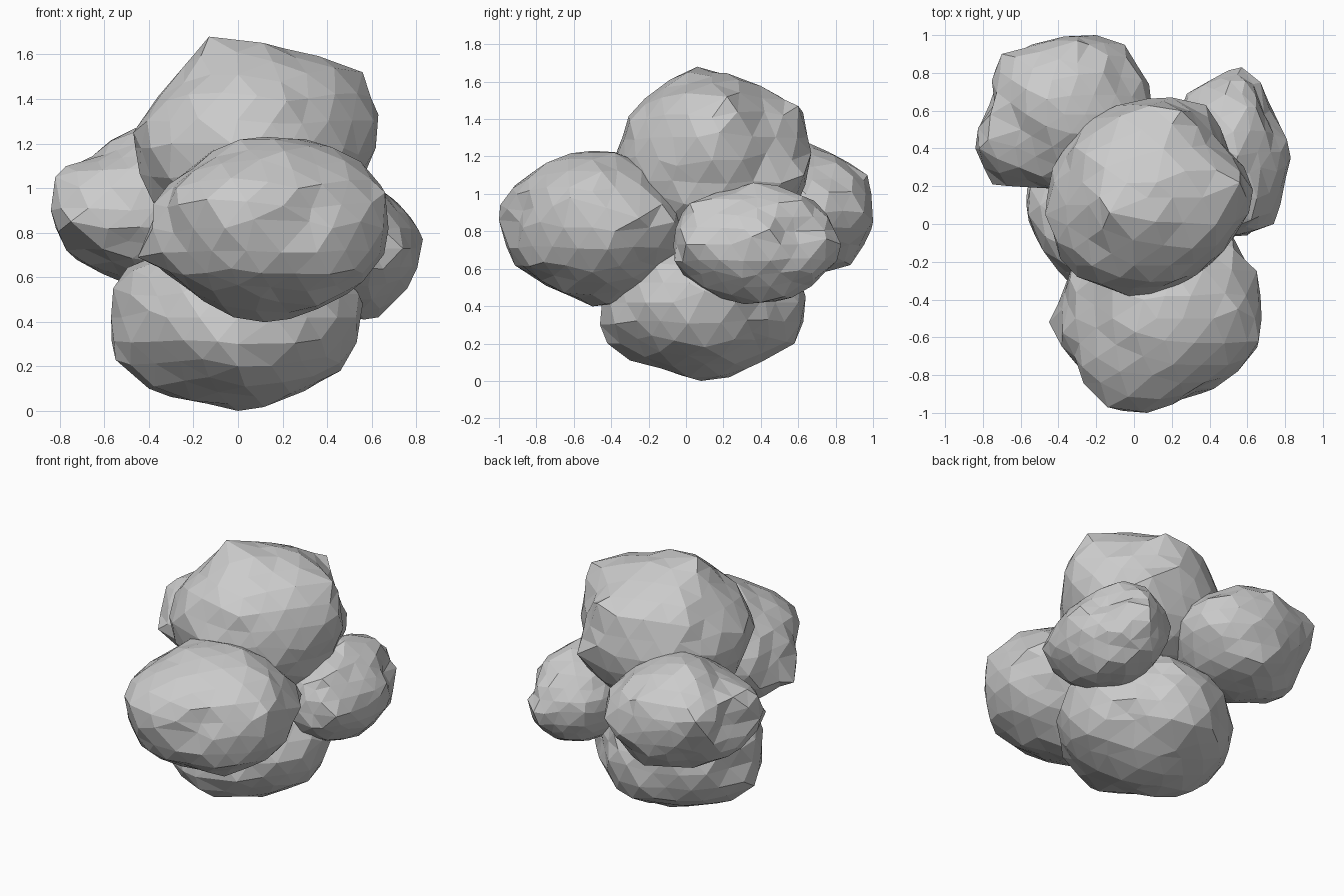
import bpy, bmesh, math, random
from mathutils import Vector

random.seed(4)

def rock(name, centre, radii, peaks):
    """Faceted boulder: an ellipsoid whose surface is pulled through a few peaks."""
    c, r = Vector(centre), Vector(radii)
    keys = []
    for p in peaks:
        q = Vector([(p[i] - c[i]) / r[i] for i in range(3)])
        keys.append((q.normalized(), q.length, Vector(p)))
    bm = bmesh.new()
    bmesh.ops.create_icosphere(bm, subdivisions=3, radius=1)
    dirs = [v.co.normalized() for v in bm.verts]
    for v, d in zip(bm.verts, dirs):
        total, weight = 0.0, 0.2
        for kd, length, _ in keys:
            w = math.exp(-(d.angle(kd, 0) / 0.28) ** 2)
            total += w * (length - 1)
            weight += w
        s = (1 + total / weight) * random.uniform(0.955, 1.015)
        v.co = Vector([c[i] + d[i] * r[i] * s for i in range(3)])
    # snap the closest vertex onto each peak for crisp corners
    verts = list(bm.verts)
    for kd, _, p in keys:
        k = max(range(len(verts)), key=lambda j: dirs[j].dot(kd))
        verts[k].co = p
    mesh = bpy.data.meshes.new(name)
    bm.to_mesh(mesh)
    bm.free()
    bpy.context.collection.objects.link(bpy.data.objects.new(name, mesh))

# crowning boulder
rock("top_rock", (0.07, 0.14, 1.18), (0.54, 0.52, 0.47), [
    (-0.13, 0.06, 1.68), (0.12, 0.22, 1.645), (0.56, 0.22, 1.52), (0.63, 0.18, 1.33),
    (-0.47, 0.05, 1.25), (-0.24, 0.1, 1.55), (0.25, 0.60, 1.47), (0.20, 0.67, 1.22),
    (-0.03, -0.38, 1.2), (0.0, -0.22, 1.51), (-0.38, 0.38, 1.2), (0.38, 0.63, 1.1),
    (0.54, -0.05, 1.15), (0.33, -0.27, 1.2), (-0.3, -0.28, 1.2), (-0.36, 0.1, 1.41),
    (0.46, 0.43, 1.22), (0.38, 0.42, 1.44)])

# large front boulder
rock("front_rock", (0.12, -0.5, 0.82), (0.55, 0.49, 0.41), [
    (-0.45, -0.52, 0.69), (-0.2, -0.55, 1.09), (0.05, -0.4, 1.22), (0.3, -0.38, 1.22),
    (0.55, -0.45, 1.12), (0.66, -0.62, 0.98), (0.67, -0.38, 0.8), (0.56, -0.5, 0.58),
    (0.15, -0.4, 0.41), (-0.25, -0.5, 0.58), (-0.14, -0.97, 0.95), (0.07, -1.0, 0.86),
    (0.1, -0.80, 1.13), (0.1, -0.03, 0.9), (0.1, -0.75, 0.51), (0.55, -0.78, 0.85),
    (0.52, -0.06, 0.85), (0.65, -0.25, 0.87), (0.32, -0.89, 0.85), (-0.29, -0.76, 0.8),
    (-0.38, -0.45, 0.86)])

# base boulder
rock("base_rock", (0.0, 0.1, 0.42), (0.55, 0.54, 0.40), [
    (-0.56, 0.05, 0.55), (-0.55, 0.05, 0.23), (0.0, 0.08, 0.0), (-0.4, 0.08, 0.1),
    (0.46, 0.1, 0.18), (0.56, 0.1, 0.48), (0.0, -0.46, 0.3), (0.0, -0.42, 0.2),
    (0.0, 0.64, 0.45), (0.0, 0.58, 0.2), (0.0, 0.4, 0.1), (-0.4, -0.25, 0.45),
    (0.3, 0.1, 0.09), (0.34, 0.42, 0.45), (0.3, 0.37, 0.22)])

# right-hand boulder
rock("right_rock", (0.5, 0.38, 0.73), (0.31, 0.43, 0.31), [
    (0.83, 0.35, 0.77), (0.74, 0.0, 0.73), (0.57, 0.83, 0.73), (0.67, 0.75, 0.76),
    (0.69, 0.58, 0.8), (0.55, 0.36, 1.06), (0.6, 0.62, 0.99), (0.62, 0.02, 0.95),
    (0.63, 0.4, 0.42), (0.6, 0.1, 0.5), (0.6, 0.68, 0.54), (0.28, 0.69, 0.75),
    (0.76, 0.3, 0.55), (0.6, -0.06, 0.64), (0.67, 0.3, 0.97), (0.42, 0.77, 0.75)])

# rear left boulder
rock("rear_left_rock", (-0.37, 0.58, 0.91), (0.45, 0.41, 0.34), [
    (-0.82, 0.4, 1.05), (-0.84, 0.4, 0.9), (-0.75, 0.21, 0.85), (-0.6, 0.5, 1.15),
    (-0.46, 0.66, 1.27), (-0.7, 0.9, 1.03), (-0.2, 1.0, 0.85), (-0.3, 0.97, 1.1),
    (-0.3, 0.85, 1.17), (0.08, 0.74, 0.9), (-0.3, 0.88, 0.62), (-0.5, 0.6, 0.57),
    (-0.77, 0.5, 0.72), (-0.48, 0.19, 0.9), (-0.05, 0.95, 0.9), (-0.73, 0.66, 0.92),
    (-0.54, 0.95, 0.95), (-0.62, 0.82, 0.78)])
